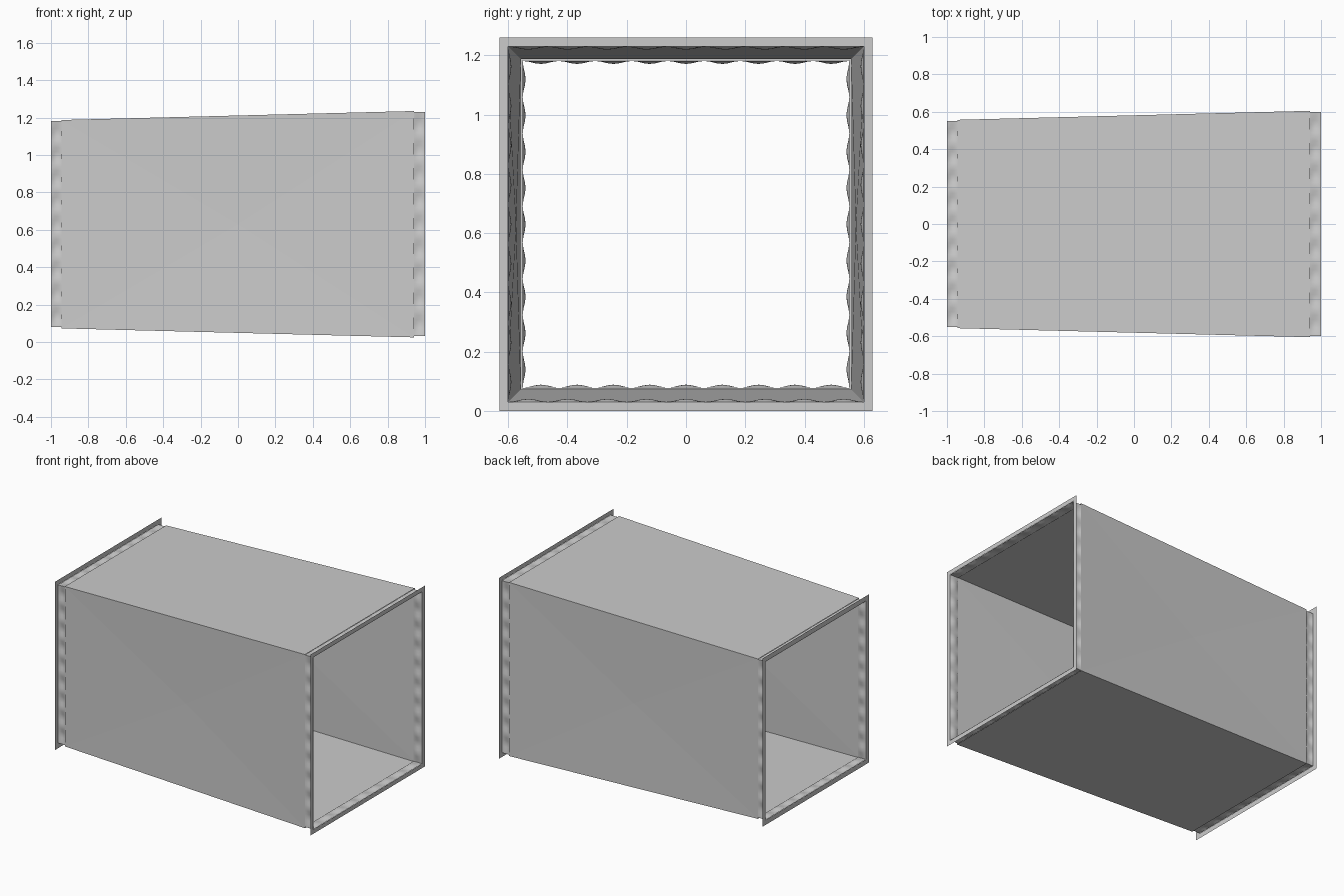
import bpy, math

if "Cube" in bpy.data.objects:
    bpy.data.objects.remove(bpy.data.objects["Cube"])

ZC = 0.63  # height of the duct's centre line


def make(name, verts, faces, smooth=False):
    me = bpy.data.meshes.new(name)
    me.from_pydata(verts, [], faces)
    me.update()
    ob = bpy.data.objects.new(name, me)
    bpy.context.collection.objects.link(ob)
    if smooth:
        bpy.ops.object.select_all(action='DESELECT')
        ob.select_set(True)
        bpy.context.view_layer.objects.active = ob
        bpy.ops.object.shade_smooth_by_angle(angle=math.radians(40))
    return ob


def square(x, h):
    return [(x, -h, ZC - h), (x, h, ZC - h), (x, h, ZC + h), (x, -h, ZC + h)]


# Tapered sheet body; the two side walls are cross-broken slightly inward
verts = square(-0.945, 0.557) + square(0.94, 0.605)
verts += [(0, -0.573, ZC), (0, 0.573, ZC)]
faces = [(0, 1, 5, 4), (2, 3, 7, 6)]
for centre, ring in ((8, (0, 4, 7, 3)), (9, (1, 2, 6, 5))):
    faces += [(ring[i], ring[(i + 1) % 4], centre) for i in range(4)]
make("duct_body", verts, faces)


# Flat flange frame at each open end
def flange(name, x, inner, outer):
    faces = [(i, (i + 1) % 4, 4 + (i + 1) % 4, 4 + i) for i in range(4)]
    if x > 0:
        faces = [f[::-1] for f in faces]
    make(name, square(x, outer) + square(x, inner), faces)


flange("large_flange", 1.0, 0.600, 0.63)
flange("small_flange", -1.0, 0.552, 0.586)


# Short collar between body and flange, rippled inward along each side
def collar(name, x0, x1, h, depth, ripples=9):
    n, m = ripples * 6, 6
    total = 4 * n
    verts, faces = [], []
    for j in range(m + 1):
        t = j / m
        x = x0 + (x1 - x0) * t
        for side in range(4):
            a = side * math.pi / 2
            for i in range(n):
                s = i / n
                wave = 0.5 - 0.5 * math.cos(2 * math.pi * ripples * s)
                r = h - depth * wave * math.sin(math.pi * t)
                u = (2 * s - 1) * h
                y = u * math.cos(a) + r * math.sin(a)
                z = u * math.sin(a) - r * math.cos(a)
                verts.append((x, y, ZC + z))
    for j in range(m):
        for i in range(total):
            k = (i + 1) % total
            faces.append((j * total + i, j * total + k,
                          (j + 1) * total + k, (j + 1) * total + i))
    make(name, verts, faces, smooth=True)


collar("large_collar", 0.935, 1.0, 0.599, 0.010)
collar("small_collar", -1.0, -0.94, 0.551, 0.010)
